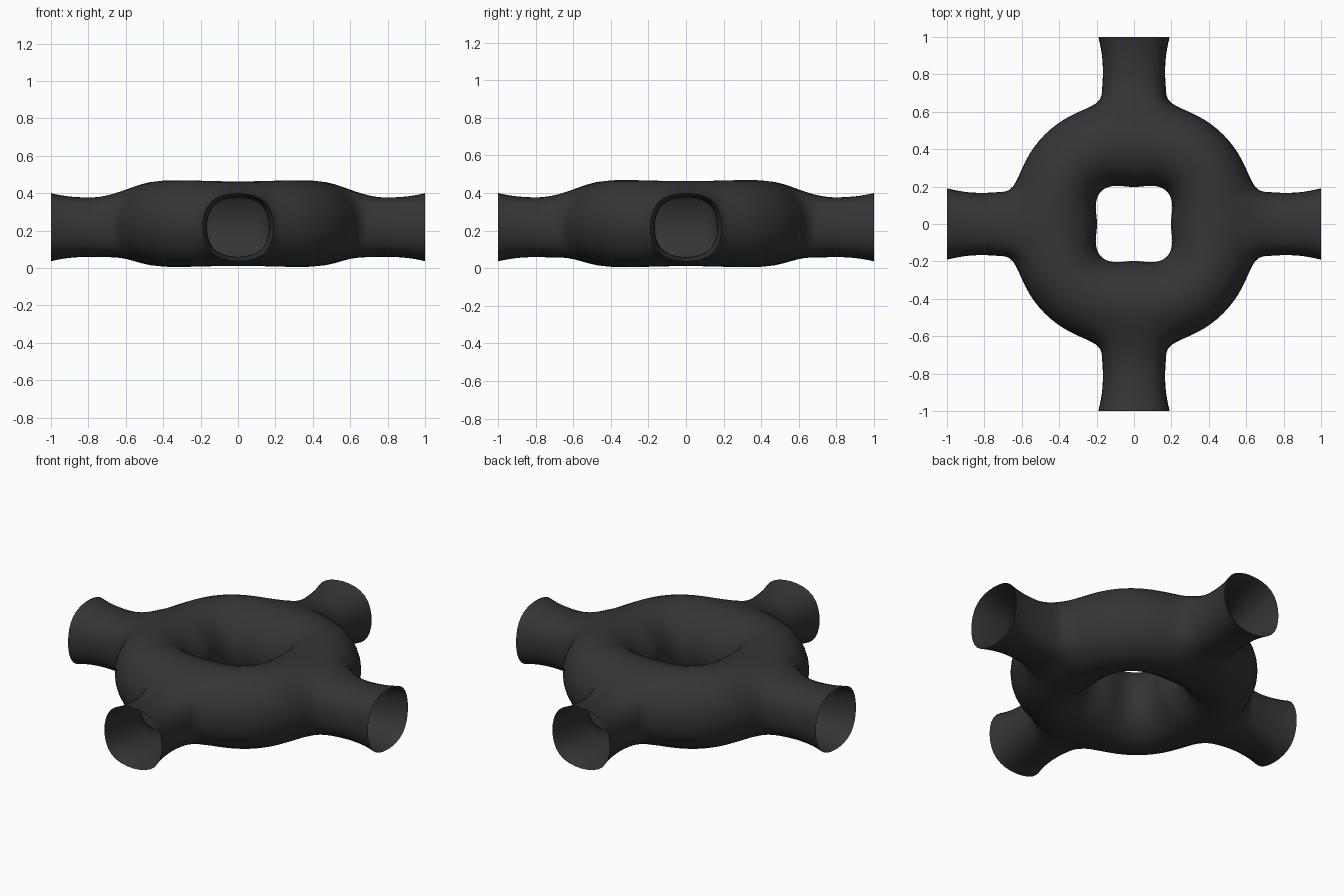
import bpy, bmesh, math
from mathutils import Vector

if "Cube" in bpy.data.objects:
    bpy.data.objects.remove(bpy.data.objects["Cube"])

MAJOR, MINOR = 24, 8
Z_RING, Z_PIPE = 0.237, 0.218
FIT = 1 / 0.902            # makes the smoothed octagon reach its intended radius
PIPE_FIT = 1 / 0.933       # same for the squarer pipe section
SQUARE = 1.13              # pushes the pipe section's diagonal corners outward

bm = bmesh.new()

# Ring body: torus with a rounded square hole, bulging between the pipes
grid = []
for i in range(MAJOR):
    a = math.tau * i / MAJOR
    k = (1 - math.cos(4 * a)) / 2
    inner = 0.195 + 0.06 * k
    outer = 0.66 + 0.025 * k
    mid, half = (inner + outer) / 2, (outer - inner) / 2
    row = []
    for j in range(MINOR):
        b = math.tau * j / MINOR
        r = mid + half * FIT * math.cos(b)
        row.append(bm.verts.new((r * math.cos(a), r * math.sin(a),
                                 Z_RING + (0.225 + 0.007 * k) * FIT * math.sin(b))))
    grid.append(row)

# Faces, leaving a 2 x 2 opening on the outside at each quarter turn
for i in range(MAJOR):
    for j in range(MINOR):
        if i % 6 in (0, 5) and j in (0, MINOR - 1):
            continue
        i2, j2 = (i + 1) % MAJOR, (j + 1) % MINOR
        bm.faces.new((grid[i][j], grid[i2][j], grid[i2][j2], grid[i][j2]))

# Four open, slightly flared pipes growing out of the openings
OPENING = [(1, 0), (1, 1), (0, 1), (-1, 1), (-1, 0), (-1, -1), (0, -1), (1, -1)]
# distance from centre, half width, half height
RINGS = [(0.72, 0.172, 0.162), (0.80, 0.164, 0.157), (0.91, 0.17, 0.163),
         (0.99, 0.188, 0.179), (1.0, 0.191, 0.182)]
for q in range(4):
    a = q * math.pi / 2
    out = Vector((math.cos(a), math.sin(a), 0))
    side = Vector((-math.sin(a), math.cos(a), 0))
    prev = [grid[(q * 6 + di) % MAJOR][dj % MINOR] for di, dj in OPENING]
    for dist, w, h in RINGS:
        ring = []
        for k in range(8):
            t = math.tau * k / 8
            s = PIPE_FIT * (SQUARE if k % 2 else 1)
            p = out * dist + side * (w * s * math.cos(t))
            p.z = Z_PIPE + h * s * math.sin(t)
            ring.append(bm.verts.new(p))
        for k in range(8):
            n = (k + 1) % 8
            bm.faces.new((prev[k], prev[n], ring[n], ring[k]))
        prev = ring

# Remove the unused points in the middle of each opening
bmesh.ops.delete(bm, geom=[v for v in bm.verts if not v.link_faces], context='VERTS')
bmesh.ops.recalc_face_normals(bm, faces=bm.faces[:])
for f in bm.faces:
    f.smooth = True

mesh = bpy.data.meshes.new("ring_pipe_junction")
bm.to_mesh(mesh)
bm.free()
body = bpy.data.objects.new("ring_pipe_junction", mesh)
bpy.context.collection.objects.link(body)

mat = bpy.data.materials.new("dark grey")
mat.diffuse_color = (0.035, 0.035, 0.035, 1)
mat.use_nodes = True
mat.node_tree.nodes["Principled BSDF"].inputs["Base Color"].default_value = mat.diffuse_color
mesh.materials.append(mat)

smooth = body.modifiers.new("smooth", 'SUBSURF')
smooth.levels = smooth.render_levels = 2
